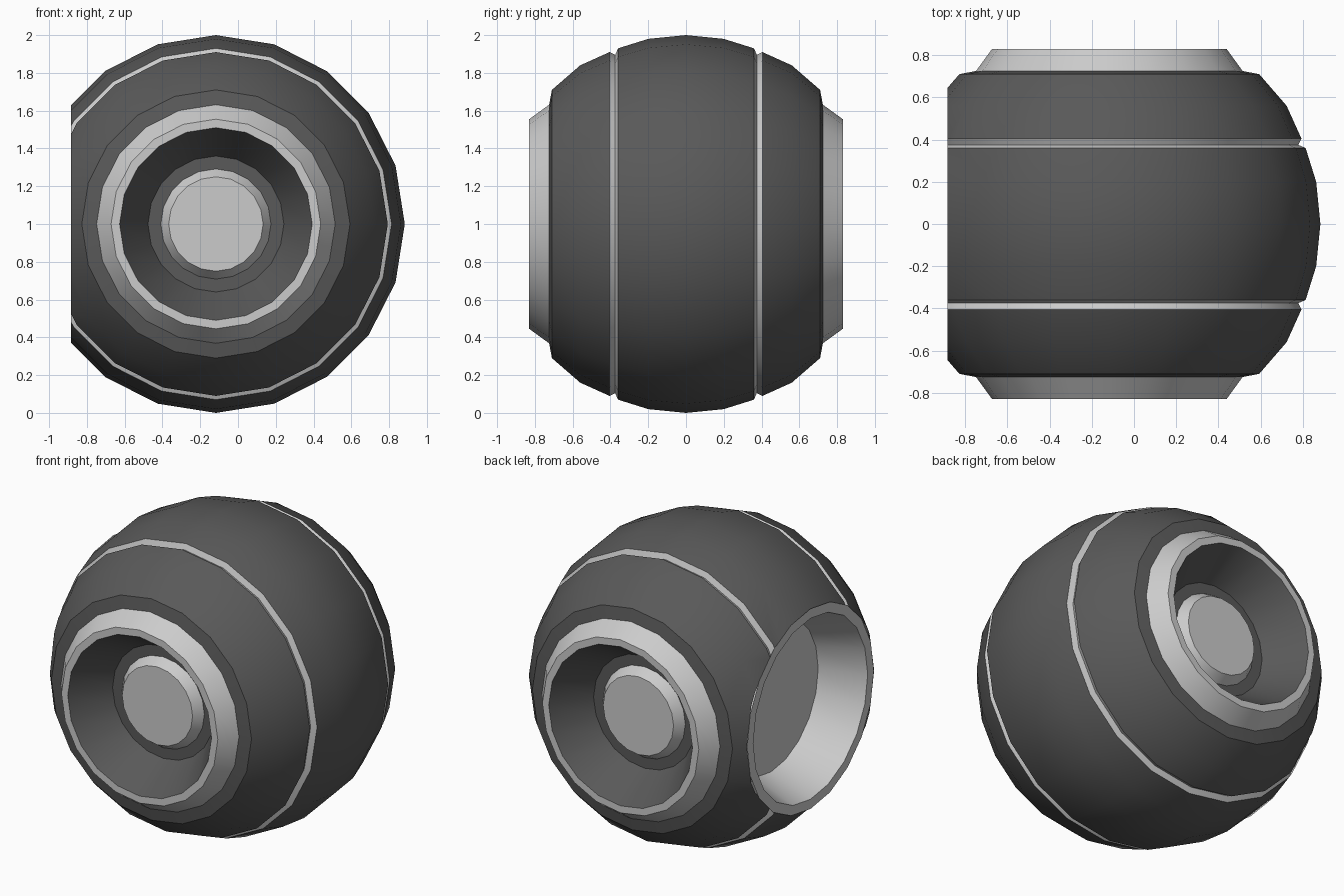
import bpy, bmesh
from math import radians, sin, cos, pi
from mathutils import Matrix

if "Cube" in bpy.data.objects:
    bpy.data.objects.remove(bpy.data.objects["Cube"])

SIDES = 20
CUT_X = -0.883
CENTRE = Matrix.Translation((-0.117, 0, 1))
FRONT = Matrix.Rotation(radians(90), 4, 'X')
BACK = Matrix.Rotation(radians(-90), 4, 'X')
LEFT = Matrix.Rotation(radians(-90), 4, 'Y')

dark = bpy.data.materials.new("dark_shell")
dark.diffuse_color = (0.1, 0.1, 0.1, 1)
dark.use_nodes = True
dark.node_tree.nodes["Principled BSDF"].inputs["Base Color"].default_value = dark.diffuse_color


def lathe(name, profile, turn, mat=None, cap=False, cut=False):
    """Spin (height, radius) points round an axis, optionally slicing off the flat left side."""
    bm = bmesh.new()
    rings = [[bm.verts.new((r * cos(2 * pi * k / SIDES), r * sin(2 * pi * k / SIDES), h))
              for k in range(SIDES)] for h, r in profile]
    for a, b in zip(rings, rings[1:]):
        for k in range(SIDES):
            n = (k + 1) % SIDES
            bm.faces.new((a[k], a[n], b[n], b[k]))
    if cap:
        bm.faces.new(rings[-1])
    bm.transform(CENTRE @ turn)
    if cut:
        bmesh.ops.bisect_plane(bm, geom=bm.verts[:] + bm.edges[:] + bm.faces[:],
                               plane_co=(CUT_X, 0, 0), plane_no=(-1, 0, 0), clear_outer=True)
    me = bpy.data.meshes.new(name)
    bm.to_mesh(me)
    bm.free()
    me.shade_smooth()
    me.set_sharp_from_angle(angle=radians(30))
    if mat:
        me.materials.append(mat)
    ob = bpy.data.objects.new(name, me)
    bpy.context.collection.objects.link(ob)
    return ob


# Wide middle band of the ball
lathe("centre_band", [(-0.36, 0.93), (-0.2, 0.98), (0, 1), (0.2, 0.98), (0.36, 0.93)],
      BACK, dark, cut=True)

# Matching front and back halves
for side, turn in (("front", FRONT), ("back", BACK)):
    # Light groove between the band and the side shell
    lathe(side + "_seam", [(0.36, 0.93), (0.375, 0.895), (0.405, 0.91)], turn, cut=True)
    # Dark side shell
    lathe(side + "_shell", [(0.405, 0.91), (0.56, 0.84), (0.71, 0.71), (0.725, 0.63)],
          turn, dark, cut=True)
    # Raised light collar
    lathe(side + "_collar", [(0.72, 0.635), (0.83, 0.555), (0.83, 0.51)], turn)
    # Dark sunken bowl
    lathe(side + "_bowl", [(0.83, 0.51), (0.59, 0.36), (0.59, 0.29)], turn, dark)
    # Light button in the bowl
    lathe(side + "_button", [(0.585, 0.295), (0.65, 0.25)], turn, cap=True)

# Flat rim and tapered socket on the sliced left side
lathe("left_socket", [(0.766, 0.642), (0.766, 0.58), (0.485, 0.48)], LEFT, cap=True)
